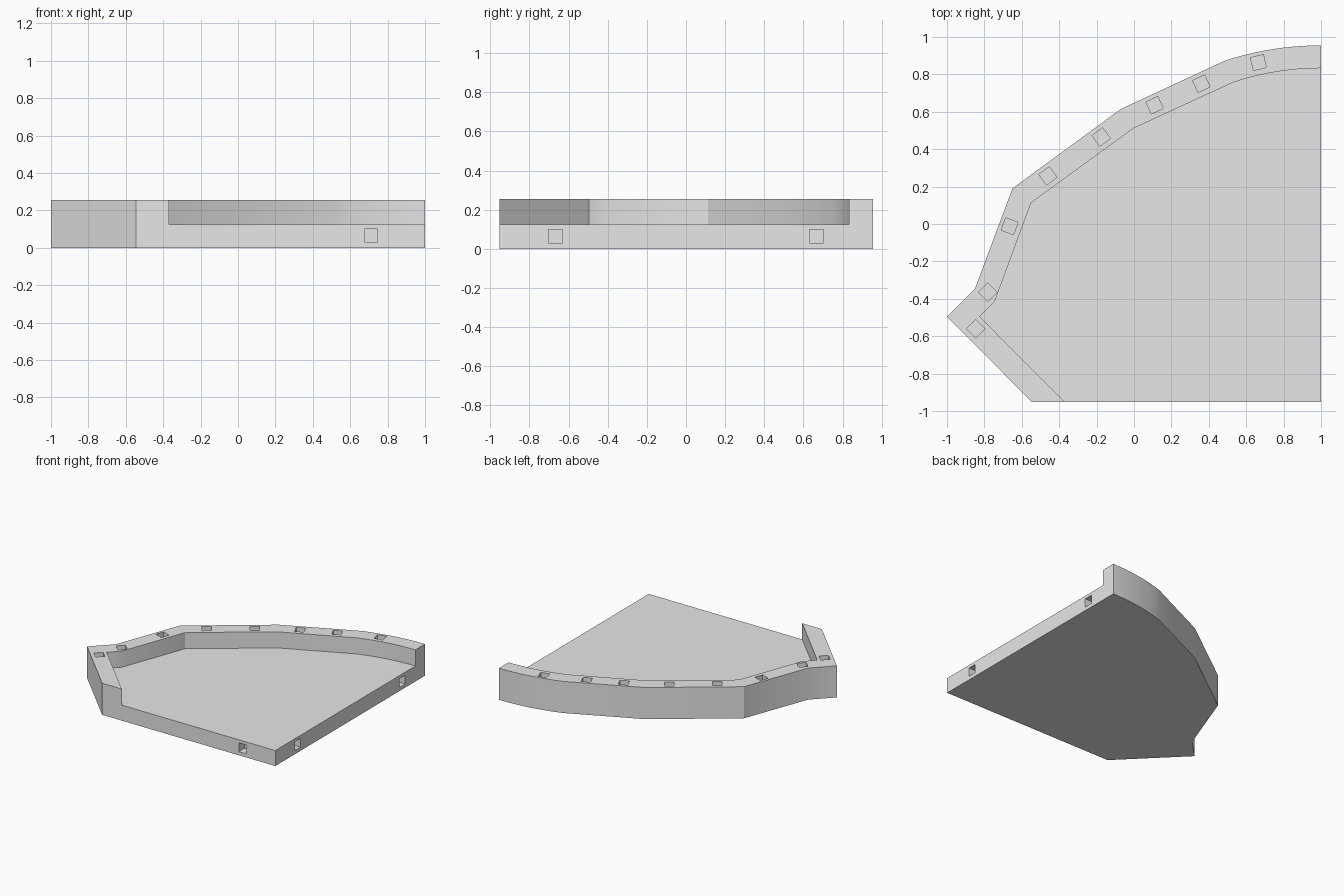
import bpy, bmesh, math
from mathutils import Matrix, Vector

cube = bpy.data.objects.get("Cube")
if cube:
    bpy.data.objects.remove(cube, do_unlink=True)

FLOOR_Z, WALL_Z = 0.125, 0.255
FRONT_Y, BACK_Y = -0.953, 0.955
HOLE, DEPTH = 0.07, 0.07

stone = bpy.data.materials.new("light_grey")
stone.use_nodes = True
stone.diffuse_color = (0.8, 0.8, 0.8, 1)
stone.node_tree.nodes["Principled BSDF"].inputs["Base Color"].default_value = (0.8, 0.8, 0.8, 1)


def arc(top, end_x, end_y, steps=10):
    """Arc that is level at x = 1 and falls to the end point."""
    run, drop = 1 - end_x, top - end_y
    radius = (run ** 2 + drop ** 2) / (2 * drop)
    sweep = math.asin(run / radius)
    angles = [sweep * i / steps for i in range(steps + 1)]
    return [(1 - radius * math.sin(a), top - radius * (1 - math.cos(a))) for a in angles]


def mesh_object(name, bm):
    mesh = bpy.data.meshes.new(name)
    bm.to_mesh(mesh)
    bm.free()
    ob = bpy.data.objects.new(name, mesh)
    bpy.context.collection.objects.link(ob)
    mesh.materials.append(stone)
    return ob


# Wall outlines, from the back end round to the front end
outer = arc(BACK_Y, 0.49, 0.875) + [
    (-0.07, 0.615), (-0.65, 0.19), (-0.85, -0.345), (-1, -0.495), (-0.545, FRONT_Y)]
inner = arc(0.833, 0.53, 0.757) + [
    (0, 0.513), (-0.55, 0.113), (-0.745, -0.415), (-0.825, -0.495), (-0.37, FRONT_Y)]

# Floor and raised wall as one closed solid
bm = bmesh.new()


def ring(points, z):
    return [bm.verts.new((x, y, z)) for x, y in points]


base, rim = ring(outer, 0), ring(outer, WALL_Z)
lip, foot = ring(inner, WALL_Z), ring(inner, FLOOR_Z)
corner_low, corner_high = ring([(1, FRONT_Y)], 0) + ring([(1, FRONT_Y)], FLOOR_Z)

for a, b in ((base, rim), (rim, lip), (lip, foot)):
    for i in range(len(a) - 1):
        bm.faces.new((a[i], a[i + 1], b[i + 1], b[i]))
bm.faces.new(base + [corner_low])
bm.faces.new(foot + [corner_high])
for end in (0, -1):
    bm.faces.new((base[end], rim[end], lip[end], foot[end], corner_high, corner_low))
bmesh.ops.recalc_face_normals(bm, faces=bm.faces)
tile = mesh_object("floor_tile_with_wall", bm)

# Square sockets: in the wall top (x, y, turn) and in the two straight sides
cut = bmesh.new()


def socket(centre, turn=0, axis=2):
    size = [HOLE] * 3
    size[axis] = 2 * DEPTH
    bmesh.ops.create_cube(cut, size=1, matrix=Matrix.Translation(Vector(centre))
                          @ Matrix.Rotation(math.radians(turn), 4, "Z")
                          @ Matrix.Diagonal((*size, 1)))


for x, y, turn in ((0.665, 0.863, 13), (0.36, 0.75, 25), (0.11, 0.635, 25),
                   (-0.175, 0.465, 36), (-0.46, 0.257, 36), (-0.665, -0.012, 70),
                   (-0.783, -0.365, 45), (-0.845, -0.56, 45)):
    socket((x, y, WALL_Z), turn)
for y in (-0.667, 0.667):
    socket((1, y, 0.065), axis=0)
socket((0.71, FRONT_Y, 0.065), axis=1)
cutter = mesh_object("socket_cutter", cut)
cutter.hide_render = True

mod = tile.modifiers.new("sockets", "BOOLEAN")
mod.operation, mod.solver, mod.object = "DIFFERENCE", "EXACT", cutter
bpy.ops.object.select_all(action="DESELECT")
bpy.context.view_layer.objects.active = tile
tile.select_set(True)
bpy.ops.object.modifier_apply(modifier=mod.name)
bpy.data.objects.remove(cutter, do_unlink=True)
bpy.ops.object.shade_smooth_by_angle(angle=math.radians(30))
